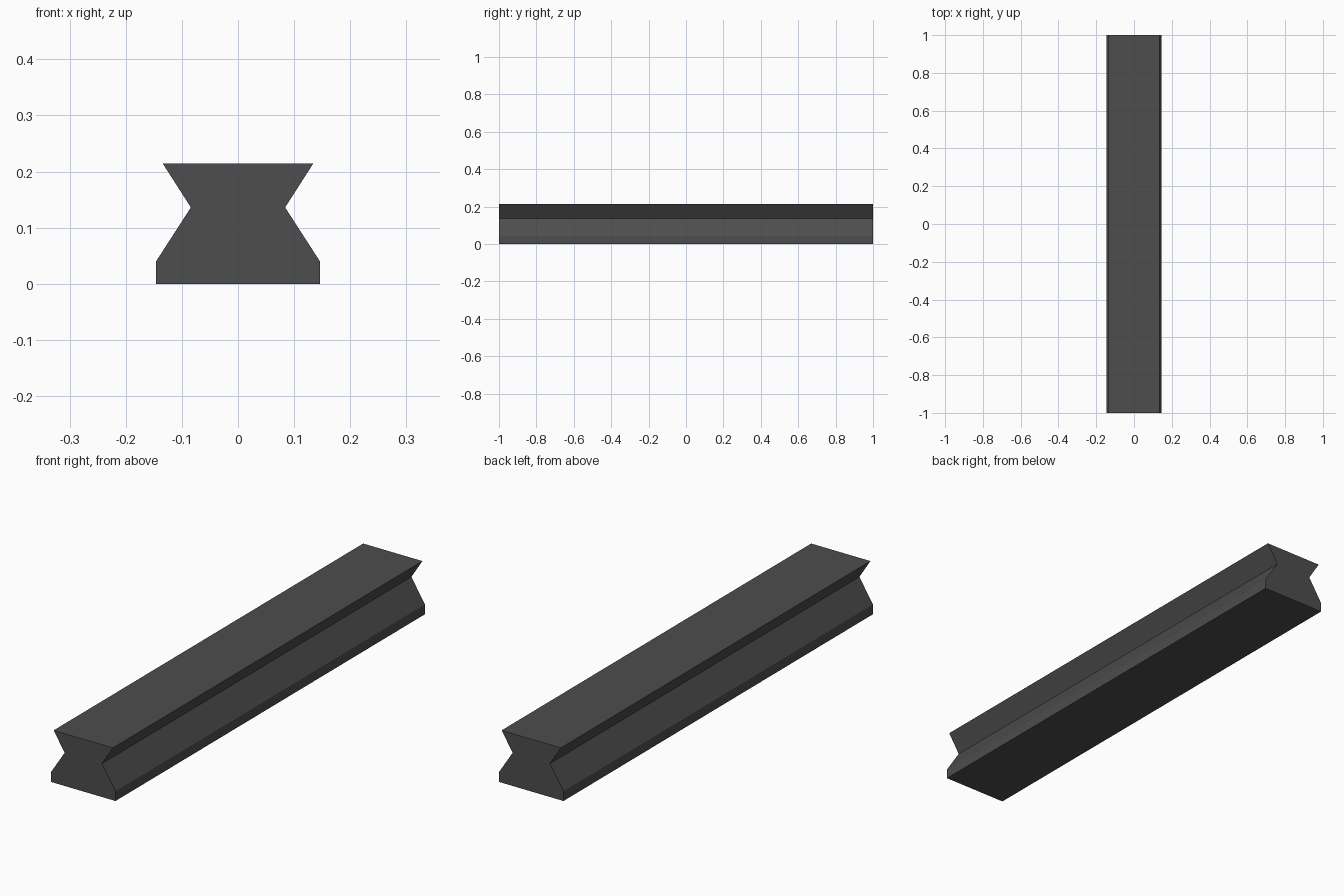
import bpy
import bmesh

cube = bpy.data.objects.get("Cube")
if cube:
    bpy.data.objects.remove(cube, do_unlink=True)

# Dark grey material
grey = bpy.data.materials.new("dark_grey")
grey.use_nodes = True
colour = (0.075, 0.075, 0.075, 1.0)
grey.diffuse_color = colour
grey.node_tree.nodes["Principled BSDF"].inputs["Base Color"].default_value = colour

# Half profile of the rail (x, z), mirrored to the other side
half = [(0.146, 0.0), (0.146, 0.04), (0.084, 0.136), (0.134, 0.214)]
profile = half + [(-x, z) for x, z in reversed(half)]

# Rail: the profile extruded along y
bm = bmesh.new()
front = bm.faces.new([bm.verts.new((x, -1.0, z)) for x, z in profile])
ext = bmesh.ops.extrude_face_region(bm, geom=[front], use_keep_orig=True)
back_verts = [g for g in ext["geom"] if isinstance(g, bmesh.types.BMVert)]
bmesh.ops.translate(bm, verts=back_verts, vec=(0.0, 2.0, 0.0))
bmesh.ops.recalc_face_normals(bm, faces=bm.faces)

mesh = bpy.data.meshes.new("dovetail_rail")
bm.to_mesh(mesh)
bm.free()
mesh.materials.append(grey)
rail = bpy.data.objects.new("dovetail_rail", mesh)
bpy.context.collection.objects.link(rail)
